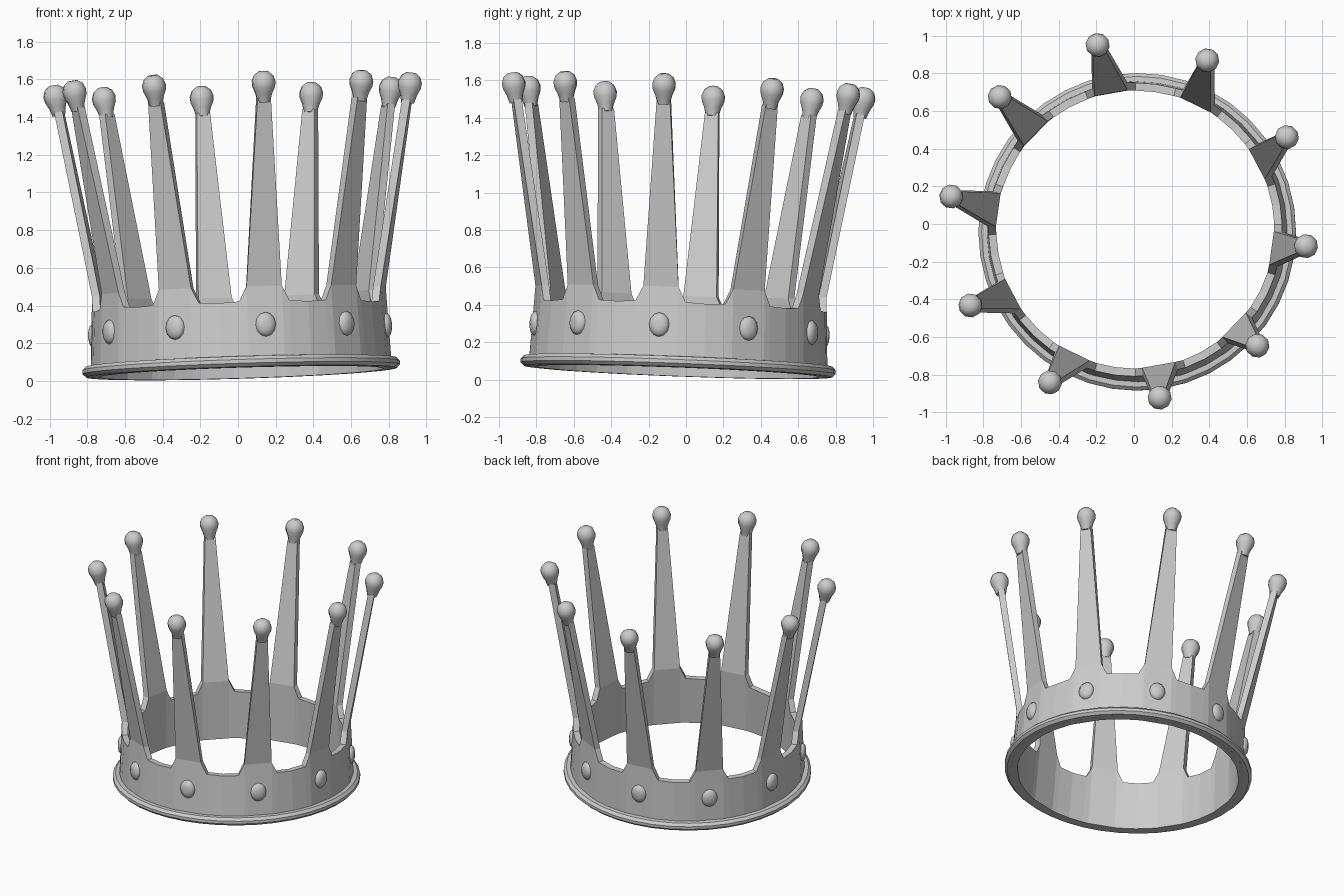
import bpy, bmesh
from math import sin, cos, radians, pi, atan2
from mathutils import Vector, Matrix

if "Cube" in bpy.data.objects:
    bpy.data.objects.remove(bpy.data.objects["Cube"])

N = 10                      # spikes
PHASE = -8.0                # angle of the first spike in degrees
STEP = 360 / N
# the whole crown sits slightly tipped
UP = Vector((-0.031, 0.038, 1)).normalized()
TILT = Matrix.Translation((0.018, -0.043, 0.042)) @ \
    Vector((0, 0, 1)).rotation_difference(UP).to_matrix().to_4x4()


def polar(r, deg, z):
    a = radians(deg)
    return Vector((r * cos(a), r * sin(a), z))


def finish(bm, name, smooth=None):
    bmesh.ops.remove_doubles(bm, verts=bm.verts, dist=1e-5)
    bmesh.ops.recalc_face_normals(bm, faces=bm.faces)
    me = bpy.data.meshes.new(name)
    bm.to_mesh(me)
    bm.free()
    ob = bpy.data.objects.new(name, me)
    bpy.context.collection.objects.link(ob)
    ob.matrix_world = TILT
    if smooth:
        bpy.ops.object.select_all(action='DESELECT')
        bpy.context.view_layer.objects.active = ob
        ob.select_set(True)
        bpy.ops.object.shade_smooth_by_angle(angle=radians(smooth))
    return ob


def lathe(bm, profile, sides, mat=Matrix(), closed=False):
    rings = [[bm.verts.new(mat @ polar(r, 360 * i / sides, z)) for i in range(sides)]
             for r, z in profile]
    pairs = list(zip(rings, rings[1:]))
    if closed:
        pairs.append((rings[-1], rings[0]))
    for a, b in pairs:
        for i in range(sides):
            j = (i + 1) % sides
            bm.faces.new((a[i], a[j], b[j], b[i]))
    if not closed:
        bm.faces.new(rings[0])
        bm.faces.new(rings[-1])


# band and spikes in one mesh: columns of (angle, top height) repeat per spike
bm = bmesh.new()
cols = []
for k in range(N):
    for da, top in ((-10, 0.35), (-7, 0.43), (7, 0.43), (10, 0.35), (18, 0.345)):
        ang = PHASE + k * STEP + da
        cols.append([bm.verts.new(polar(r, ang, z)) for r, z in
                     ((0.80, 0.0), (0.78, top), (0.738, top), (0.755, 0.0))])
for i, a in enumerate(cols):
    b = cols[(i + 1) % len(cols)]
    for s in range(4):
        t = (s + 1) % 4
        if s == 1 and i % 5 == 1:
            # tapering spike leaning outwards
            ang = PHASE + (i // 5) * STEP
            rot = Matrix.Rotation(radians(ang), 4, 'Z')
            base = [a[1], b[1], b[2], a[2]]
            tip = [bm.verts.new(rot @ Vector(p)) for p in
                   ((0.955, -0.036, 1.42), (0.955, 0.036, 1.42),
                    (0.91, 0.036, 1.42), (0.91, -0.036, 1.42))]
            for e in range(4):
                f = (e + 1) % 4
                bm.faces.new((base[e], base[f], tip[f], tip[e]))
            bm.faces.new(tip)
        else:
            bm.faces.new((a[s], b[s], b[t], a[t]))
finish(bm, "band_with_spikes")

# rounded bead around the bottom edge
bm = bmesh.new()
lathe(bm, [(0.785, 0.0), (0.825, 0.002), (0.843, 0.02), (0.843, 0.04),
           (0.825, 0.058), (0.785, 0.06)], 40, closed=True)
finish(bm, "bottom_bead", 40)

# teardrop knobs on the spike tips
bm = bmesh.new()
for k in range(N):
    ang = radians(PHASE + k * STEP)
    mat = Matrix.Rotation(ang, 4, 'Z') @ Matrix.Translation((0.95, 0, 1.50)) \
        @ Matrix.Rotation(radians(9), 4, 'Y')
    lathe(bm, [(0.034, -0.10), (0.046, -0.055), (0.061, -0.02), (0.064, 0.01),
               (0.052, 0.042), (0.026, 0.062)], 10, mat)
finish(bm, "knobs", 50)

# oval studs on the band under each spike
bm = bmesh.new()
for k in range(N):
    ang = radians(PHASE + k * STEP)
    mat = Matrix.Rotation(ang, 4, 'Z') @ Matrix.Translation((0.775, 0, 0.225)) \
        @ Matrix.Rotation(pi / 2, 4, 'Y') @ Matrix.Diagonal((1.2, 1, 1, 1))
    lathe(bm, [(0.054, -0.01), (0.054, 0.015), (0.042, 0.03), (0.02, 0.037)], 12, mat)
finish(bm, "studs", 50)
